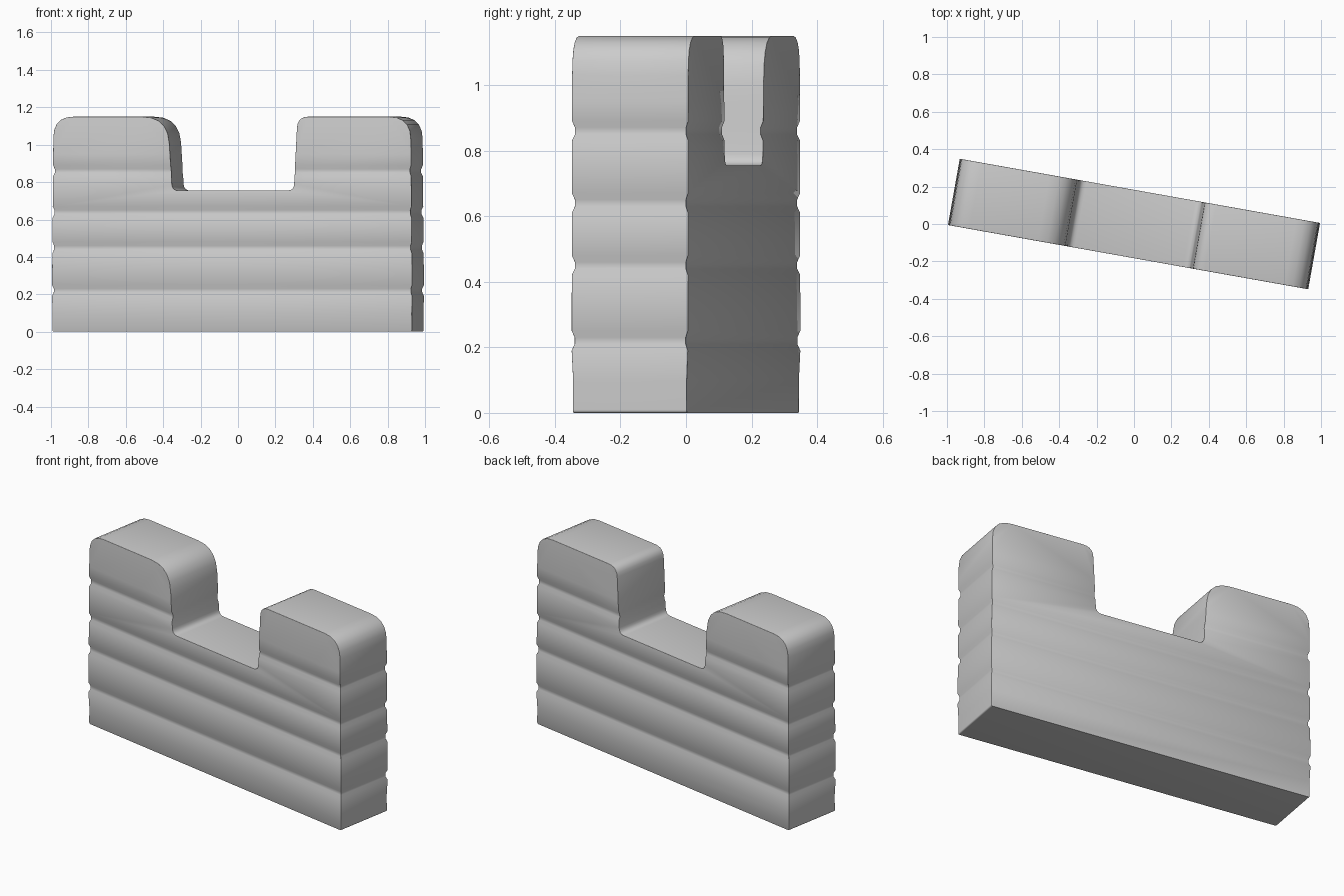
import bpy, bmesh, math
from mathutils import Vector, Matrix

cube = bpy.data.objects.get("Cube")
if cube:
    bpy.data.objects.remove(cube, do_unlink=True)

stone = bpy.data.materials.new("grey stone")
stone.use_nodes = True
grey = (0.6, 0.6, 0.6, 1)
stone.diffuse_color = grey
stone.node_tree.nodes["Principled BSDF"].inputs["Base Color"].default_value = grey

HALF = 0.18
TOP = 1.15
COURSES = (0.22, 0.45, 0.64, 0.86)


def rounded(corners, steps=5):
    """Round each (x, z, radius) corner of a closed outline."""
    points = []
    for i, (x, z, r) in enumerate(corners):
        here = Vector((x, z))
        before = Vector(corners[i - 1][:2]) - here
        after = Vector(corners[(i + 1) % len(corners)][:2]) - here
        a, b = here + before.normalized() * r, here + after.normalized() * r
        for k in range(steps + 1):
            t = k / steps
            points.append(a * (1 - t) ** 2 + here * 2 * t * (1 - t) + b * t * t)
    return points


# Wall outline with two merlons and the gap between them
outline = rounded([
    (-0.98, 0, 0.01), (0.98, 0, 0.01), (0.97, TOP, 0.12), (0.355, TOP, 0.06),
    (0.335, 0.755, 0.035), (-0.325, 0.755, 0.035), (-0.35, TOP, 0.14), (-0.97, TOP, 0.11)])

bm = bmesh.new()
face = bm.faces.new([bm.verts.new((p.x, -HALF, p.y)) for p in outline])
side = bmesh.ops.extrude_face_region(bm, geom=[face])["geom"]
bmesh.ops.translate(bm, verts=[v for v in side if isinstance(v, bmesh.types.BMVert)],
                    vec=(0, 2 * HALF, 0))
bmesh.ops.recalc_face_normals(bm, faces=bm.faces)

# Soft rims: broad round the merlon tops, narrow elsewhere
weight = bm.edges.layers.float.new("bevel_weight_edge")
for e in bm.edges:
    a, b = (v.co for v in e.verts)
    if abs(a.y - b.y) < 0.01:
        z = (a.z + b.z) / 2
        in_gap = abs(a.x) < 0.33 and abs(b.x) < 0.33
        e[weight] = 0.9 if z > 1.0 else 0.1 if z < 0.02 else 0.4 if in_gap else 0.25
mesh = bpy.data.meshes.new("battlement_wall")
bm.to_mesh(mesh)
bm.free()
wall = bpy.data.objects.new("battlement_wall", mesh)
bpy.context.collection.objects.link(wall)
bevel = wall.modifiers.new("soft rims", "BEVEL")
bevel.limit_method = "WEIGHT"
bevel.width = 0.06
bevel.segments = 4
bpy.context.view_layer.update()
soft = bpy.data.meshes.new_from_object(
    wall.evaluated_get(bpy.context.evaluated_depsgraph_get()))
wall.modifiers.clear()
wall.data = soft

# Stone courses: shallow grooves with a slight bulge between them
bm = bmesh.new()
bm.from_mesh(soft)
cuts = [c + d for c in COURSES for d in (-0.03, -0.01, 0.01, 0.03)] + [0.1, 0.95]
for z in cuts:
    bmesh.ops.bisect_plane(bm, geom=bm.verts[:] + bm.edges[:] + bm.faces[:],
                           plane_co=(0, 0, z), plane_no=(0, 0, 1))
for v in bm.verts:
    near = min(abs(v.co.z - c) for c in COURSES)
    inset = 0.008 if near < 0.012 else 0
    if v.co.z < 0.12:
        inset = -0.004
    if abs(v.co.y) > 0.1:
        v.co.y -= math.copysign(inset, v.co.y)
    if abs(v.co.x) > 0.9:
        v.co.x -= math.copysign(inset, v.co.x)
bmesh.ops.triangulate(bm, faces=[f for f in bm.faces if len(f.verts) > 4])
bmesh.ops.transform(bm, matrix=Matrix.Rotation(math.radians(-10.1), 4, "Z"), verts=bm.verts)
bmesh.ops.recalc_face_normals(bm, faces=bm.faces)
bm.to_mesh(soft)
bm.free()
soft.name = "battlement_wall"
soft.materials.clear()
soft.materials.append(stone)

bpy.context.view_layer.objects.active = wall
wall.select_set(True)
bpy.ops.object.shade_smooth_by_angle(angle=math.radians(35))
